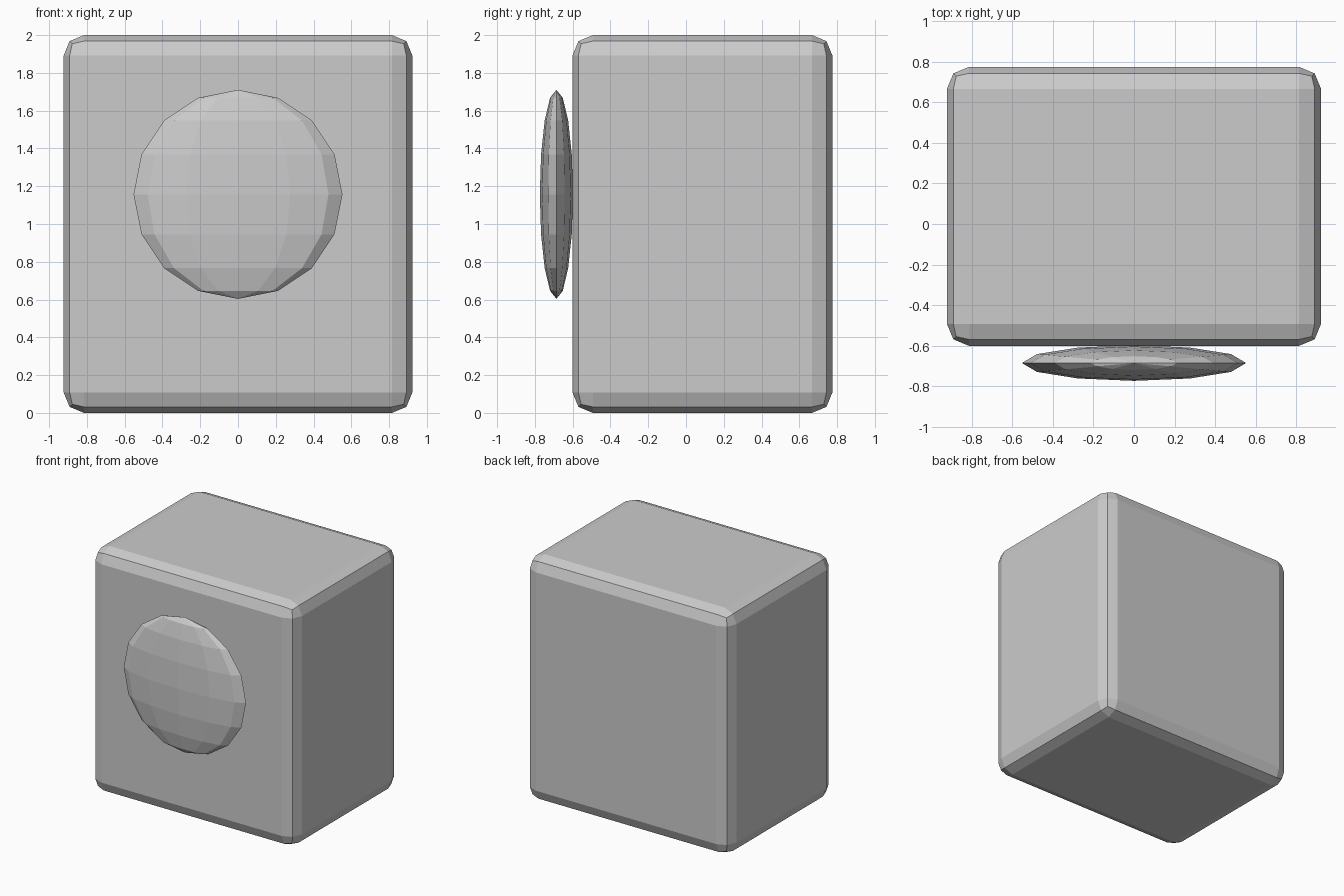
import bpy

if "Cube" in bpy.data.objects:
    bpy.data.objects.remove(bpy.data.objects["Cube"])

# Body: box with two-segment rounded edges
bpy.ops.mesh.primitive_cube_add(size=1, location=(0, 0.087, 1.0))
body = bpy.context.object
body.name = "body"
body.scale = (1.846, 1.376, 2.0)
bpy.ops.object.transform_apply(location=False, rotation=False, scale=True)
bevel = body.modifiers.new("rounded_edges", 'BEVEL')
bevel.width = 0.108
bevel.segments = 2
bevel.limit_method = 'ANGLE'

# Front disc: flattened low-poly sphere resting on the front face
bpy.ops.mesh.primitive_uv_sphere_add(segments=12, ring_count=8, radius=1,
                                     location=(0, -0.686, 1.157))
disc = bpy.context.object
disc.name = "front_disc"
disc.scale = (0.553, 0.088, 0.553)
bpy.ops.object.transform_apply(location=False, rotation=False, scale=True)

# Flat facets on both parts
for part in (body, disc):
    for poly in part.data.polygons:
        poly.use_smooth = False
